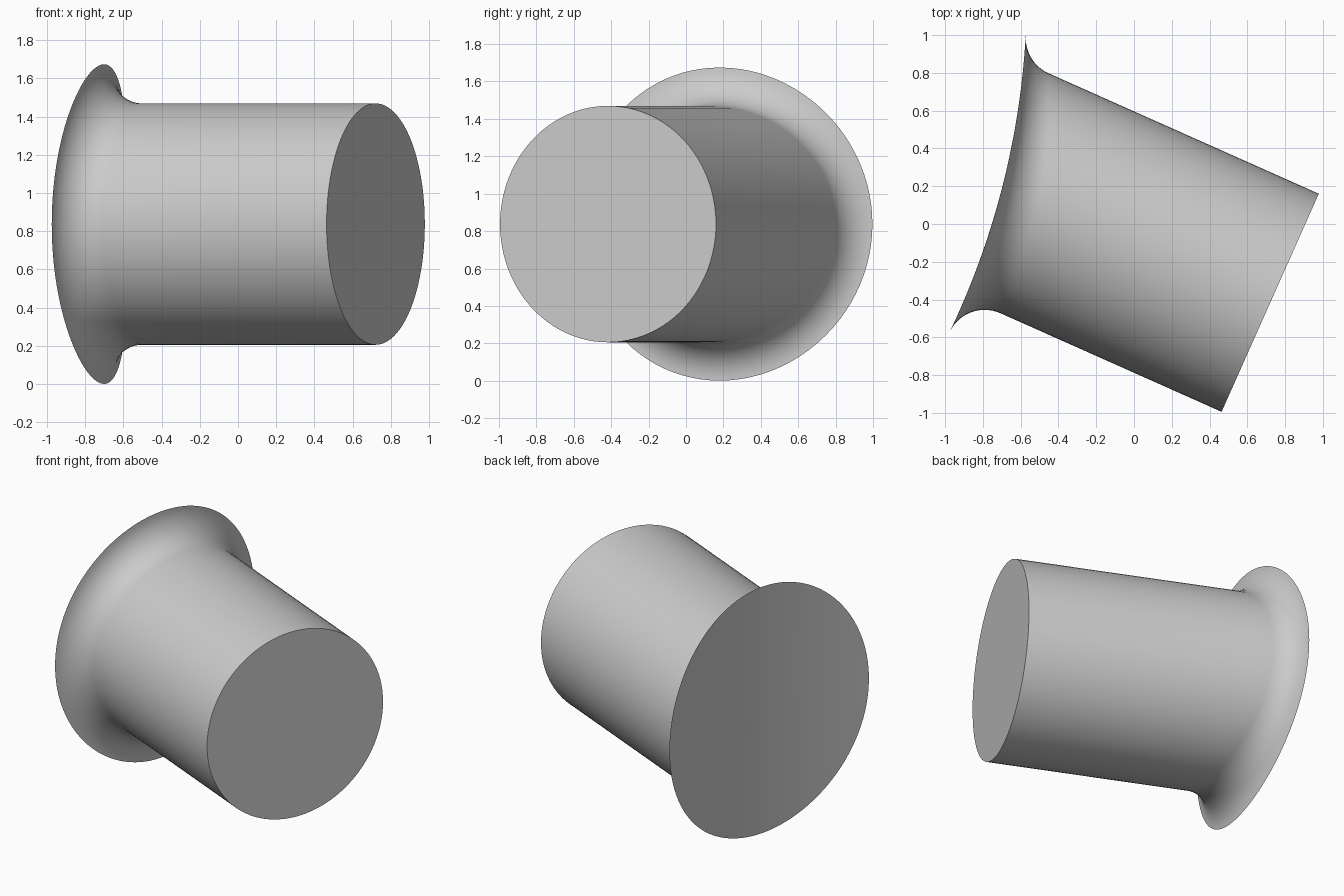
import bpy, bmesh, math
from mathutils import Vector

cube = bpy.data.objects.get("Cube")
if cube:
    bpy.data.objects.remove(cube, do_unlink=True)

SEG, ARC, FACE_RINGS = 96, 14, 8
PIPE_R, FILLET_R, SHELL_R = 0.632, 0.205, 4.2

AXIS = Vector((-0.913, 0.407, 0)).normalized()   # pipe direction, towards the shell
SIDE = Vector((-AXIS.y, AXIS.x, 0)) * -1
UP = Vector((0, 0, 1))
END = Vector((0.721, -0.417, 0.8375))            # centre of the flat end
SHELL = Vector((-4.766, 1.2375, 0))              # upright axis of the curved wall


def fillet_section(angle):
    """Arc of a ball rolling between the pipe and the curved wall."""
    radial = SIDE * math.cos(angle) + UP * math.sin(angle)
    start = END + radial * (PIPE_R + FILLET_R)
    off = (start - SHELL) * 1
    off.z = 0
    b = off.dot(AXIS)
    t = -b - math.sqrt(b * b - off.length_squared + (SHELL_R + FILLET_R) ** 2)
    ball = start + AXIS * t
    normal = ball - SHELL
    normal.z = 0
    a, c = -radial, -normal.normalized()
    return [ball + a.slerp(c, i / ARC) * FILLET_R for i in range(ARC + 1)]


def on_shell(point, middle, k):
    """Shrink a rim point towards the middle along the curved wall."""
    d = point - SHELL
    phi = math.atan2(d.y, d.x)
    phi = middle[0] + (phi - middle[0]) * k
    z = middle[1] + (point.z - middle[1]) * k
    return SHELL + Vector((math.cos(phi) * SHELL_R, math.sin(phi) * SHELL_R, z))


angles = [2 * math.pi * i / SEG for i in range(SEG)]
sections = [fillet_section(a) for a in angles]

# Rings: flat end, flared fillet, then the curved back face
rings = [[END + (SIDE * math.cos(a) + UP * math.sin(a)) * PIPE_R for a in angles]]
rings += [[s[i] for s in sections] for i in range(ARC + 1)]
rim = rings[-1]
ends = [math.atan2(p.y - SHELL.y, p.x - SHELL.x) for p in rim]
middle = ((min(ends) + max(ends)) / 2, END.z)
rings += [[on_shell(p, middle, 1 - i / FACE_RINGS) for p in rim]
          for i in range(1, FACE_RINGS)]

bm = bmesh.new()
loops = [[bm.verts.new(p) for p in ring] for ring in rings]
for low, high in zip(loops, loops[1:]):
    for i in range(SEG):
        j = (i + 1) % SEG
        bm.faces.new((low[i], low[j], high[j], high[i]))
bm.faces.new(loops[0])
centre = bm.verts.new(on_shell(rim[0], middle, 0))
for i in range(SEG):
    bm.faces.new((loops[-1][i], loops[-1][(i + 1) % SEG], centre))
bmesh.ops.recalc_face_normals(bm, faces=bm.faces)

mesh = bpy.data.meshes.new("flared_pipe")
bm.to_mesh(mesh)
bm.free()

# Plain grey material
grey = bpy.data.materials.new("light_grey")
grey.use_nodes = True
colour = (0.6, 0.6, 0.6, 1)
grey.diffuse_color = colour
grey.node_tree.nodes["Principled BSDF"].inputs["Base Color"].default_value = colour
mesh.materials.append(grey)

pipe = bpy.data.objects.new("flared_pipe", mesh)
bpy.context.collection.objects.link(pipe)
bpy.ops.object.select_all(action='DESELECT')
pipe.select_set(True)
bpy.context.view_layer.objects.active = pipe
bpy.ops.object.shade_smooth_by_angle(angle=math.radians(35))
